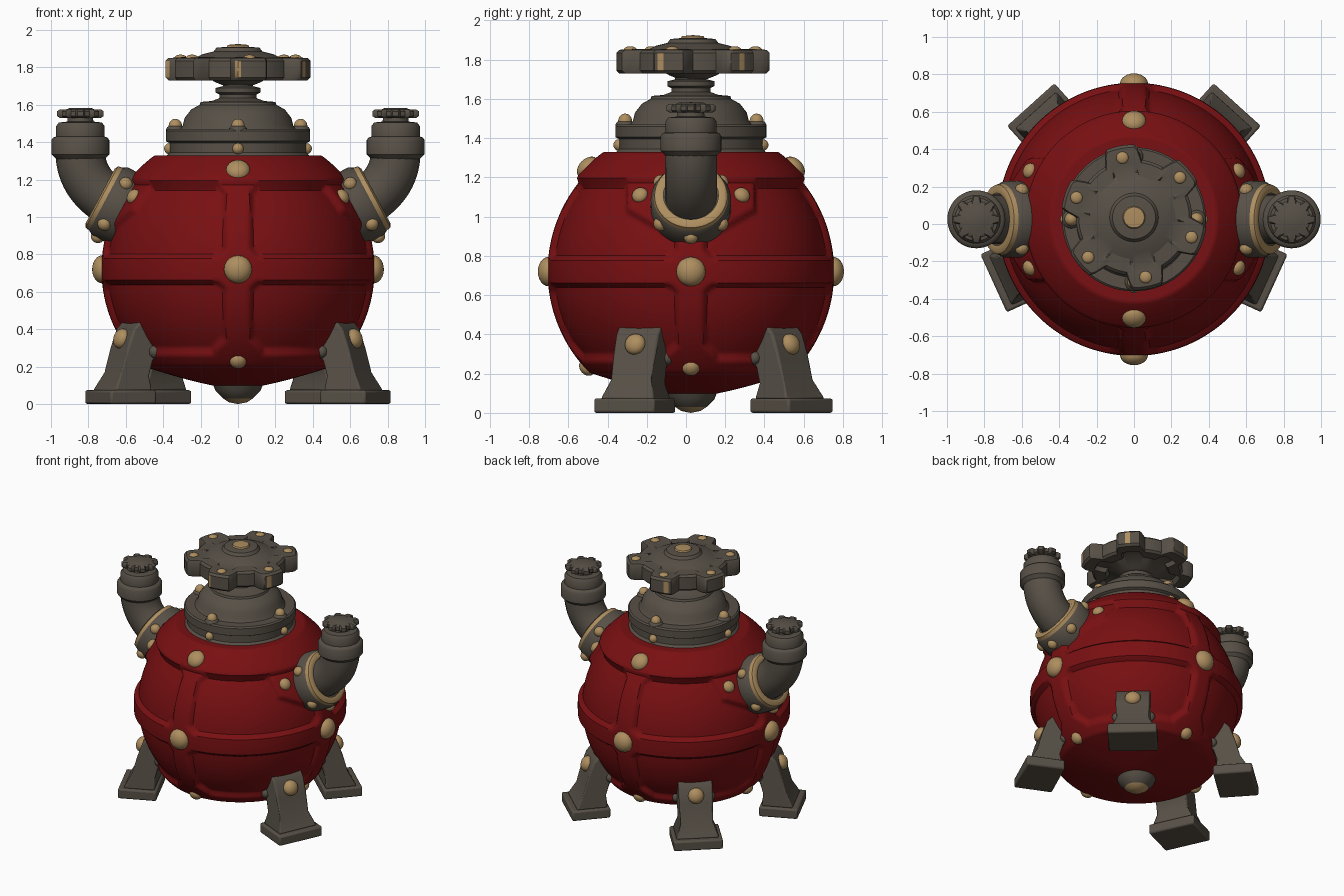
import bpy, bmesh, math
from mathutils import Vector, Matrix

if "Cube" in bpy.data.objects:
    bpy.data.objects.remove(bpy.data.objects["Cube"])

CENTER = Vector((0, 0.025, 0.72))
R = 0.70


def material(name, rgb):
    m = bpy.data.materials.new(name)
    m.use_nodes = True
    m.diffuse_color = (*rgb, 1)
    bsdf = next(n for n in m.node_tree.nodes if n.type == 'BSDF_PRINCIPLED')
    bsdf.inputs["Base Color"].default_value = (*rgb, 1)
    bsdf.inputs["Roughness"].default_value = 0.7
    return m


RED = material("dark_red_paint", (0.19, 0.005, 0.006))
IRON = material("grey_brown_iron", (0.095, 0.08, 0.062))
BRASS = material("worn_brass", (0.42, 0.27, 0.115))


def smooth(obj, angle=38):
    bpy.ops.object.select_all(action='DESELECT')
    obj.select_set(True)
    bpy.context.view_layer.objects.active = obj
    bpy.ops.object.shade_smooth_by_angle(angle=math.radians(angle))


def finish(name, bm, mats, matrix=Matrix(), angle=38):
    bmesh.ops.remove_doubles(bm, verts=bm.verts, dist=1e-5)
    bmesh.ops.recalc_face_normals(bm, faces=bm.faces)
    mesh = bpy.data.meshes.new(name)
    bm.to_mesh(mesh)
    bm.free()
    for m in mats:
        mesh.materials.append(m)
    obj = bpy.data.objects.new(name, mesh)
    bpy.context.collection.objects.link(obj)
    obj.matrix_world = matrix
    smooth(obj, angle)
    return obj


def aim(loc, normal):
    return Matrix.Translation(loc) @ Vector(normal).to_track_quat('Z', 'Y').to_matrix().to_4x4()


def lathe(name, profile, mats, matrix=Matrix(), seg=48, shape=None, paint=None):
    """Turn (radius, height) points about local z; shape(r, angle) may bend the radius."""
    bm = bmesh.new()
    rings = []
    for r, z in profile:
        ring = []
        for i in range(seg):
            a = math.tau * i / seg
            q = shape(r, a) if shape else r
            ring.append(bm.verts.new((q * math.cos(a), q * math.sin(a), z)))
        rings.append(ring)
    for k, (lo, hi) in enumerate(zip(rings, rings[1:])):
        for i in range(seg):
            j = (i + 1) % seg
            f = bm.faces.new((lo[i], lo[j], hi[j], hi[i]))
            if paint:
                f.material_index = paint(k, math.tau * (i + 0.5) / seg)
    return finish(name, bm, mats, matrix)


def stud(name, loc, normal, r, h, mat=BRASS):
    dome = [(r, -0.03)] + [(r * math.cos(t), h * math.sin(t))
                           for t in [math.pi / 2 * i / 6 for i in range(7)]]
    return lathe(name, dome, [mat], aim(loc, normal), seg=20)


def clamp(v, lo=0.0, hi=1.0):
    return max(lo, min(hi, v))


# Round body: a sphere with raised straps, bosses, horn plates and rims
def relief(p):
    s, m, z = min(abs(p.x), abs(p.y)), max(abs(p.x), abs(p.y)), p.z
    strap = s - 0.07 - clamp(z - 0.40, 0, 0.06) - clamp(-0.36 - z, 0, 0.06)
    belt = abs(z) - 0.07
    boss = max(s, abs(z), (s + abs(z)) * 0.72) - 0.125
    foot_rim = z + 0.43
    edges = [strap, belt, boss, foot_rim]
    if abs(p.x) > abs(p.y):
        u = abs(p.y)
        edges.append(max(u - 0.32, 0.18 - z, (0.18 + 0.565 * (u - 0.1) - z) * 0.87))

    def ramp(d):
        t = clamp(0.5 - d / 0.028)
        return t * t * (3 - 2 * t)
    return max(0.03 * ramp(min(edges)), 0.055 * ramp(0.435 - z))


bm = bmesh.new()
bmesh.ops.create_uvsphere(bm, u_segments=256, v_segments=160, radius=R)
for v in bm.verts:
    p = v.co.normalized() * (R + relief(v.co))
    rho = math.hypot(p.x, p.y)
    p.z = clamp(p.z, -0.64 + 0.12 * (rho / 0.5) ** 1.4, 0.61)
    v.co = p
finish("body_shell", bm, [RED], Matrix.Translation(CENTER), 42)

# Body studs
for k in range(4):
    a = math.pi / 2 * k
    d = Vector((math.cos(a), math.sin(a), 0))
    up = Vector((0, 0, 1))
    stud("belt_stud", CENTER + d * 0.725, d, 0.075, 0.055)
    stud("lower_stud", CENTER + d * 0.53 - up * 0.49, d - up * 0.9, 0.045, 0.035)
    if k % 2:
        stud("rim_stud", CENTER + d * 0.525 + up * 0.53, d + up, 0.065, 0.045)
    stud("flange_bolt_base", CENTER + d * 0.335 + up * 0.745, up, 0.05, 0.03, IRON)
    stud("flange_bolt", CENTER + d * 0.335 + up * 0.765, up, 0.036, 0.04)
    stud("collar_stud", CENTER + d * 0.365 + up * 0.645, d, 0.03, 0.03)

# Bottom plug
lathe("bottom_plug", [(0.14, 0.12), (0.12, 0.07), (0.08, 0.03), (0.05, 0.01), (0, 0)],
      [IRON, BRASS], Matrix.Translation((0, CENTER.y, 0)), 32,
      paint=lambda k, a: int(k > 1))

# Stepped neck under the wheel
lathe("neck", [(0.39, 1.32), (0.365, 1.345), (0.365, 1.395), (0.385, 1.405), (0.385, 1.46),
               (0.375, 1.47), (0.31, 1.47), (0.295, 1.49), (0.285, 1.53), (0.25, 1.575),
               (0.205, 1.60), (0.20, 1.615), (0.14, 1.62), (0.10, 1.635), (0.10, 1.655),
               (0.12, 1.665), (0.12, 1.69), (0.08, 1.70), (0.08, 1.76)],
      [IRON], Matrix.Translation((0, CENTER.y, 0)), 64)


# Hand wheel with six lobes
TURN = math.radians(41)


def wheel_shape(r, a):
    return r - 0.08 * clamp(0.45 - 1.6 * math.cos(6 * (a - TURN))) if r > 0.25 else r


lathe("hand_wheel", [(0.07, 1.70), (0.12, 1.72), (0.20, 1.765), (0.28, 1.765), (0.30, 1.73),
                     (0.375, 1.73), (0.39, 1.745), (0.39, 1.835), (0.375, 1.85), (0.29, 1.855),
                     (0.24, 1.845), (0.19, 1.87), (0.13, 1.885), (0.115, 1.905), (0.06, 1.91),
                     (0.055, 1.92), (0, 1.925)],
      [IRON, BRASS], Matrix.Translation((0, CENTER.y + 0.01, 0)), 144, wheel_shape,
      lambda k, a: int(k > 13 or (k == 6 and math.cos(6 * (a - TURN)) > 0.1
                                  and math.sin(11 * a) > 0.88)))
for k in range(6):
    a = TURN + math.tau * k / 6
    stud("wheel_bolt", (0.325 * math.cos(a), CENTER.y + 0.01 + 0.325 * math.sin(a), 1.85),
         (0, 0, 1), 0.033, 0.018)

# Side horns: flange, elbow pipe, collar and small cap
for side in (1, -1):
    n = Vector((side * math.cos(math.radians(28)), 0, math.sin(math.radians(28))))
    up = Vector((-n.z * side, 0, abs(n.x)))
    base = aim(CENTER, n)
    lathe("horn_flange", [(0.19, 0.62), (0.205, 0.66), (0.205, 0.775), (0.19, 0.80),
                          (0.13, 0.81), (0, 0.81)], [IRON], base)
    lathe("horn_ring", [(0.15, 0.80), (0.19, 0.80), (0.185, 0.825), (0.165, 0.835),
                        (0.14, 0.83)], [BRASS], base)
    for deg in (-90, -38, 38, 142, 218):
        a = math.radians(deg)
        d = up * math.sin(a) + Vector((0, 1, 0)) * math.cos(a)
        stud("horn_bolt", CENTER + n * 0.745 + d * 0.2, d, 0.036, 0.032)
    for y in (-0.26, 0.26):
        d = Vector((side * 0.56, y, 0.39))
        stud("plate_stud", CENTER + d.normalized() * 0.73, d, 0.042, 0.03)

    curve = bpy.data.curves.new("horn_elbow", 'CURVE')
    curve.dimensions = '3D'
    curve.bevel_depth = 0.133
    curve.bevel_resolution = 8
    curve.resolution_u = 16
    spline = curve.splines.new('BEZIER')
    spline.bezier_points.add(1)
    start = CENTER + n * 0.75
    end = Vector((side * 0.843, CENTER.y, 1.35))
    for bp, co, t in zip(spline.bezier_points, (start, end), (n * 0.12, Vector((0, 0, 0.13)))):
        bp.co, bp.handle_left, bp.handle_right = co, co - t, co + t
    elbow = bpy.data.objects.new("horn_elbow", curve)
    bpy.context.collection.objects.link(elbow)
    curve.materials.append(IRON)
    bpy.ops.object.select_all(action='DESELECT')
    elbow.select_set(True)
    bpy.context.view_layer.objects.active = elbow
    bpy.ops.object.convert(target='MESH')
    smooth(bpy.context.view_layer.objects.active)

    place = Matrix.Translation((end.x, end.y, 0))
    lathe("horn_collar", [(0.13, 1.31), (0.155, 1.335), (0.155, 1.41), (0.145, 1.425),
                          (0.13, 1.43), (0.13, 1.485), (0.115, 1.505), (0.07, 1.51),
                          (0.065, 1.55)], [IRON], place)
    lathe("horn_cap", [(0, 1.53), (0.11, 1.53), (0.125, 1.54), (0.125, 1.565), (0.11, 1.575),
                       (0.075, 1.575), (0.06, 1.582), (0, 1.583)], [IRON], place, 96,
          lambda r, a: r - 0.025 * clamp(0.4 - 1.6 * math.cos(8 * a)) if r > 0.1 else r)

# Four splayed legs
LEG = [(0.49, 0.44), (0.63, 0.44), (0.665, 0.40), (0.70, 0.30), (0.735, 0.17), (0.79, 0.07),
       (0.57, 0.07), (0.575, 0.15), (0.55, 0.23), (0.49, 0.30)]
for deg in (48, 132, 204.5, 335.5):
    frame = Matrix.Translation((0, CENTER.y, 0)) @ Matrix.Rotation(math.radians(deg), 4, 'Z')
    bm = bmesh.new()
    sides = []
    for s in (-1, 1):
        sides.append([bm.verts.new((r, s * (0.118 + 0.5 * max(0, 0.17 - z) ** 1.2), z))
                      for r, z in LEG])
        bm.faces.new(sides[-1])
    for i in range(len(LEG)):
        j = (i + 1) % len(LEG)
        bm.faces.new((sides[0][i], sides[0][j], sides[1][j], sides[1][i]))
    leg = finish("leg", bm, [IRON], frame)
    bm = bmesh.new()
    bmesh.ops.create_cube(bm, size=1, matrix=Matrix.Translation((0.69, 0, 0.037))
                          @ Matrix.Diagonal((0.27, 0.34, 0.074, 1)))
    foot = finish("foot", bm, [IRON], frame)
    for obj in (leg, foot):
        bevel = obj.modifiers.new("soft_edges", 'BEVEL')
        bevel.width, bevel.segments = 0.012, 2
    turn = frame.to_3x3()
    stud("leg_stud", frame @ Vector((0.685, 0, 0.35)), turn @ Vector((1, 0, 0.35)), 0.055, 0.04)
    for s in (-1, 1):
        stud("leg_side_bolt", frame @ Vector((0.54, s * 0.118, 0.28)),
             turn @ Vector((0, s, 0)), 0.035, 0.03, IRON)
